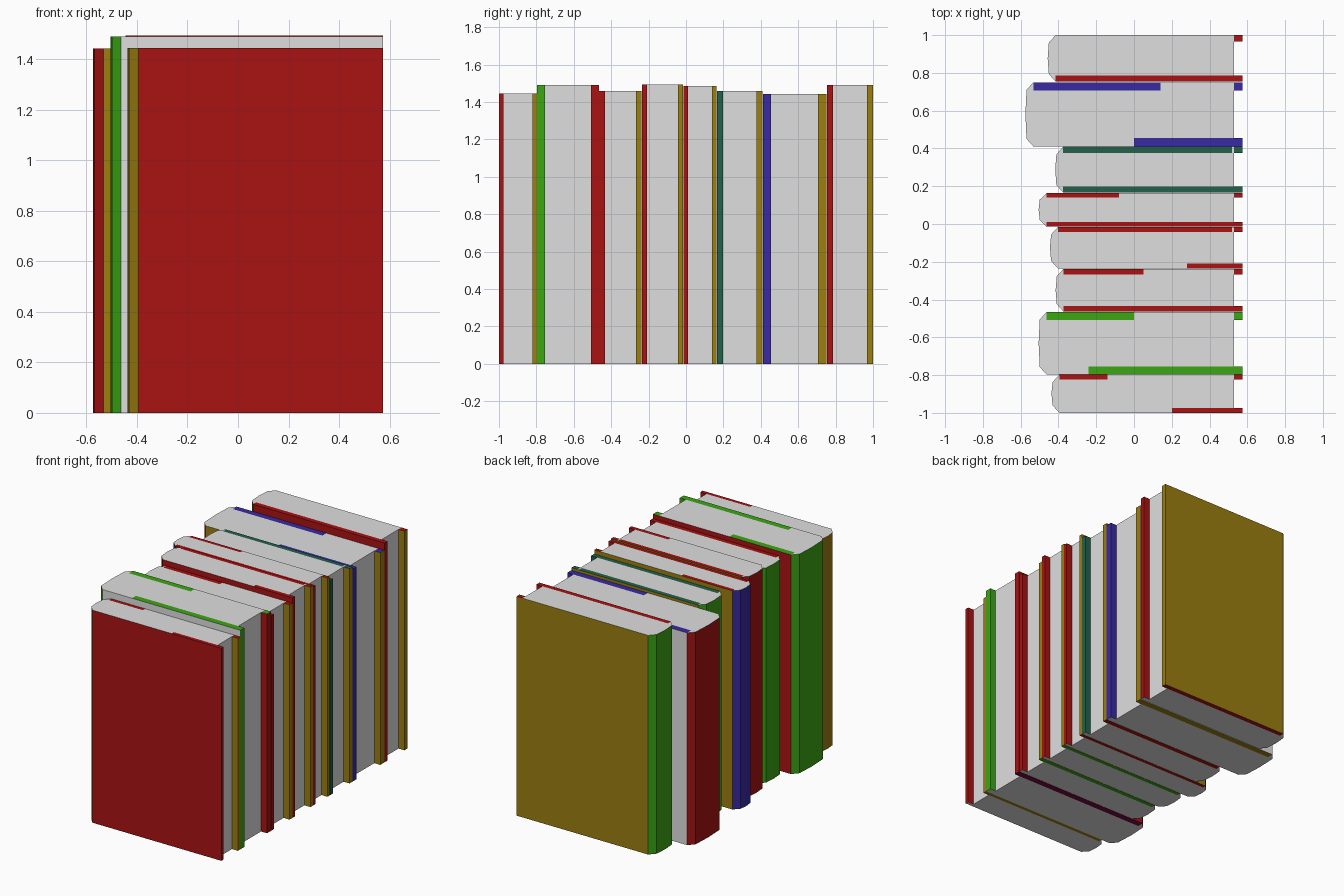
import bpy
import bmesh

if "Cube" in bpy.data.objects:
    bpy.data.objects.remove(bpy.data.objects["Cube"])


def make_material(name, rgb):
    m = bpy.data.materials.new(name)
    m.use_nodes = True
    colour = (*rgb, 1.0)
    m.diffuse_color = colour
    bsdf = m.node_tree.nodes["Principled BSDF"]
    bsdf.inputs["Base Color"].default_value = colour
    bsdf.inputs["Roughness"].default_value = 0.8
    return m


MATS = {
    "red": make_material("red", (0.40, 0.006, 0.006)),
    "gold": make_material("gold", (0.33, 0.21, 0.005)),
    "green": make_material("green", (0.045, 0.38, 0.007)),
    "teal": make_material("dark green", (0.017, 0.12, 0.07)),
    "blue": make_material("blue", (0.04, 0.023, 0.36)),
    "plum": make_material("plum", (0.16, 0.003, 0.05)),
    "paper": make_material("paper", (0.74, 0.74, 0.74)),
}
NAMES = list(MATS)
FORE = 0.575      # outer edge of the boards
PAGE_EDGE = 0.53  # outer edge of the paper
CHAMFER = 0.042   # depth of the rounded spine


def prism(name, outline, height, colour_rule):
    """Extrude an outline upward and colour each face by a rule."""
    bm = bmesh.new()
    base = bm.faces.new([bm.verts.new((x, y, 0)) for x, y in outline])
    up = bmesh.ops.extrude_face_region(bm, geom=[base])["geom"]
    for v in up:
        if isinstance(v, bmesh.types.BMVert):
            v.co.z = height
    bmesh.ops.recalc_face_normals(bm, faces=bm.faces)
    # cut the boards where the top colour changes
    for x in colour_rule.cuts if hasattr(colour_rule, "cuts") else []:
        bmesh.ops.bisect_plane(bm, geom=bm.verts[:] + bm.edges[:] + bm.faces[:],
                               plane_co=(x, 0, 0), plane_no=(1, 0, 0))
    bm.normal_update()
    for f in bm.faces:
        f.material_index = NAMES.index(colour_rule(f.normal, f.calc_center_median()))
    mesh = bpy.data.meshes.new(name)
    bm.to_mesh(mesh)
    bm.free()
    for m in MATS.values():
        mesh.materials.append(m)
    obj = bpy.data.objects.new(name, mesh)
    bpy.context.collection.objects.link(obj)
    return obj


def rect(x0, x1, y0, y1):
    return [(x0, y0), (x1, y0), (x1, y1), (x0, y1)]


def board(name, x0, y0, y1, height, outer_sign, edge, outer, top, bottom, painted, cut):
    """Cover board whose top edge is painted only on part of its length."""
    def rule(n, c):
        if n.z > 0.5:
            return top if c.x > PAGE_EDGE or painted(c.x) else "paper"
        if n.z < -0.5:
            return bottom
        if n.y * outer_sign > 0.5:
            return outer
        return edge
    rule.cuts = [cut, PAGE_EDGE]
    return prism(name, rect(x0, FORE, y0, y1), height, rule)


def book(number, y0, y1, height, back_x, thick, front, back, spine, top, bottom,
         front_from, back_to, front_outer=None, back_outer=None):
    tag = f"book_{number}_"
    x0 = back_x + CHAMFER
    # cover boards
    board(tag + "front_board", x0, y0, y0 + thick, height, -1, front,
          front_outer or front, top, "paper", lambda x: x > front_from, front_from)
    board(tag + "back_board", x0, y1 - thick, y1, height, 1, back,
          back_outer or back, top, bottom, lambda x: x < back_to, back_to)
    # paper block
    prism(tag + "pages", rect(x0, PAGE_EDGE, y0 + thick, y1 - thick), height,
          lambda n, c: "paper")
    # slightly rounded spine
    inset = min(0.04, (y1 - y0) * 0.2)
    mid = (y0 + y1) / 2
    outline = [(x0, y0), (x0, y1), (back_x + 0.006, y1 - inset), (back_x, mid),
               (back_x + 0.006, y0 + inset)]
    prism(tag + "spine", outline, height,
          lambda n, c: "paper" if abs(n.z) > 0.5 else spine)


# row of books from front to back
book(1, -1.0, -0.797, 1.445, -0.437, 0.025, "red", "gold", "gold", "red", "gold",
     0.2, -0.14)
book(2, -0.797, -0.466, 1.49, -0.505, 0.043, "green", "red", "green", "green", "plum",
     -0.24, 0.0, front_outer="paper")
book(3, -0.464, -0.237, 1.46, -0.415, 0.03, "red", "gold", "green", "red", "green",
     -0.5, 0.05)
book(4, -0.235, -0.016, 1.495, -0.445, 0.027, "red", "gold", "red", "red", "green",
     0.28, 0.52)
book(5, -0.014, 0.164, 1.487, -0.505, 0.024, "red", "gold", "blue", "red", "red",
     -0.5, -0.08)
book(6, 0.166, 0.409, 1.46, -0.417, 0.032, "teal", "gold", "green", "teal", "red",
     -0.5, 0.52)
book(7, 0.411, 0.75, 1.443, -0.575, 0.043, "blue", "gold", "red", "blue", "gold",
     0.0, 0.14, front_outer="gold", back_outer="paper")
book(8, 0.754, 1.0, 1.49, -0.457, 0.033, "red", "gold", "green", "red", "red",
     -0.45, -0.6)
